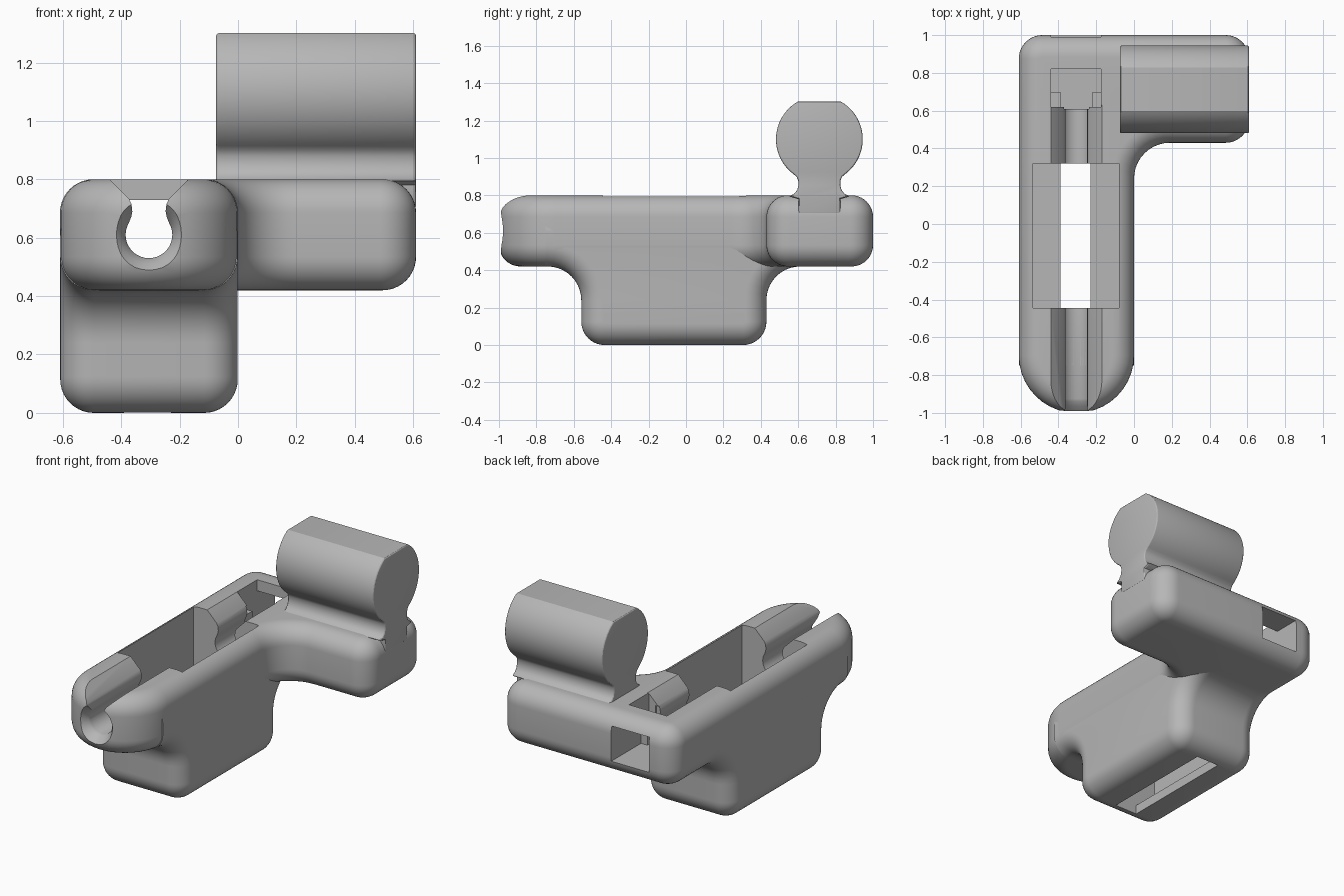
import bpy, bmesh, math
from mathutils import Vector, Matrix

if "Cube" in bpy.data.objects:
    bpy.data.objects.remove(bpy.data.objects["Cube"], do_unlink=True)

SEG = 10
CX = -0.305          # centre line of the grooved arm

grey = bpy.data.materials.new("plain_grey")
grey.use_nodes = True
grey.diffuse_color = (0.47, 0.47, 0.47, 1)
grey.node_tree.nodes["Principled BSDF"].inputs["Base Color"].default_value = (0.47, 0.47, 0.47, 1)


def outline(corners, inset=0):
    """Rounded counter-clockwise polygon from (u, v, radius) corners, moved inward."""
    pts, n = [], len(corners)
    for i, (u, v, r) in enumerate(corners):
        p = Vector((u, v))
        a = (p - Vector(corners[i - 1][:2])).normalized()
        b = (Vector(corners[(i + 1) % n][:2]) - p).normalized()
        n1, n2 = Vector((-a.y, a.x)), Vector((-b.y, b.x))
        turn = math.atan2(a.x * b.y - a.y * b.x, a.dot(b))
        side = 1 if turn > 0 else -1
        rad = max(r - side * inset, 0.001)
        mid = (n1 + n2) / (1 + n1.dot(n2))
        centre = p + mid * (inset + side * rad)
        for k in range(SEG + 1):
            pts.append(centre - Matrix.Rotation(turn * k / SEG, 2) @ n1 * side * rad)
    return pts


def loft(name, rings, axis):
    """Skin equal rings, given as (points, height along axis), and cap the ends."""
    place = {"X": lambda u, v, w: (w, u, v),
             "Y": lambda u, v, w: (u, w, v),
             "Z": lambda u, v, w: (u, v, w)}[axis]
    bm = bmesh.new()
    rows = [[bm.verts.new(place(p[0], p[1], w)) for p in pts] for pts, w in rings]
    for lo, hi in zip(rows, rows[1:]):
        for i in range(len(lo)):
            bm.faces.new((lo[i - 1], lo[i], hi[i], hi[i - 1]))
    bm.faces.new(rows[0])
    bm.faces.new(rows[-1])
    bmesh.ops.recalc_face_normals(bm, faces=bm.faces)
    mesh = bpy.data.meshes.new(name)
    bm.to_mesh(mesh)
    bm.free()
    mesh.materials.append(grey)
    ob = bpy.data.objects.new(name, mesh)
    bpy.context.collection.objects.link(ob)
    return ob


def soft_prism(name, corners, lo, hi, edge, axis):
    """Extruded rounded outline whose end rims are rounded too."""
    steps = [k / SEG * math.pi / 2 for k in range(SEG + 1)]
    low = [(outline(corners, edge * (1 - math.sin(a))), edge * (1 - math.cos(a))) for a in steps]
    rings = [(pts, lo + h) for pts, h in low] + [(pts, hi - h) for pts, h in reversed(low)]
    return loft(name, rings, axis)


def box(name, x0, x1, y0, y1, z0, z1):
    pts = [(x0, y0), (x1, y0), (x1, y1), (x0, y1)]
    return loft(name, [(pts, z0), (pts, z1)], "Z")


def apply_modifier(ob, mod):
    bpy.context.view_layer.objects.active = ob
    bpy.ops.object.modifier_apply(modifier=mod.name)


def cut(ob, cutters):
    for c in cutters:
        mod = ob.modifiers.new("cut", "BOOLEAN")
        mod.operation, mod.solver, mod.object = "DIFFERENCE", "EXACT", c
        apply_modifier(ob, mod)


# L-shaped upper arm with a round nose
arm = soft_prism("upper_arm", [
    (-0.61, -1, 0.304), (0, -1, 0.304), (0, 0.43, 0.19),
    (0.61, 0.43, 0.125), (0.61, 1, 0.125), (-0.61, 1, 0.125)], 0.42, 0.8, 0.115, "Z")

# Lower block, flaring into the underside of the arm
block = soft_prism("lower_block", [
    (-0.56, 0, 0.125), (0.43, 0, 0.125), (0.43, 0.42, 0.18), (1, 0.42, 0.125),
    (1, 0.72, 0.125), (-1, 0.72, 0.125), (-1, 0.42, 0.125), (-0.56, 0.42, 0.18)],
    -0.609, -0.001, 0.115, "X")
trims = [box("trim_front", -1, 1, -2, -0.75, -1, 2),
         box("trim_back", -1, 1, 0.66, 2, -1, 2)]
cut(block, trims)

# Keyhole groove: round channel, narrow throat, flared mouth
half = [(0.235, 0.9), (0.068, 0.733), (0.06, 0.715), (0.057, 0.69), (0.061, 0.67)]
half += [(0.08 * math.cos(a), 0.61 + 0.08 * math.sin(a))
         for a in (math.radians(30 - 10 * k) for k in range(12))]
keyhole = [(CX + x, z) for x, z in half] + [(CX, 0.53)] + [(CX - x, z) for x, z in reversed(half)]
groove = loft("groove_cutter", [(keyhole, -1.1), (keyhole, 0.63)], "Y")


def circle(r):
    return [(CX + r * math.cos(k * math.pi / 16), 0.61 + r * math.sin(k * math.pi / 16))
            for k in range(32)]


# Softened front mouth of the groove
mouth = loft("mouth_cutter", [(circle(r), y) for r, y in
                              ((0.15, -1.03), (0.13, -1.0), (0.1, -0.965),
                               (0.085, -0.94), (0.075, -0.91))], "Y")
cutters = [
    groove, mouth,
    box("pocket_cutter", -0.535, -0.08, -0.445, 0.32, 0.06, 1),
    box("slot_cutter", -0.39, -0.23, -0.445, 0.32, -0.1, 0.5),
    box("hatch_cutter", -0.44, -0.175, 0.62, 0.82, 0.66, 1),
    box("window_cutter", -0.44, -0.175, 0.70, 1.1, 0.51, 0.73),
    box("throat_cutter", -0.39, -0.22, 0.61, 0.72, 0.51, 0.73)]
cut(arm, cutters)
cut(block, cutters)
for c in trims + cutters:
    bpy.data.objects.remove(c, do_unlink=True)

# Barrel with a flat top on a waisted neck
side = [(0.112, 0.7), (0.112, 0.78), (0.165, 0.795), (0.135, 0.808), (0.118, 0.83),
        (0.112, 0.855), (0.113, 0.88), (0.122, 0.9)]
side += [(0.232 * math.cos(a), 1.1 + 0.232 * math.sin(a))
         for a in (math.radians(-53 + 113 * k / 24) for k in range(25))]
profile = [(0.713 + y, z) for y, z in side] + [(0.713 - y, z) for y, z in reversed(side)]
barrel = loft("barrel", [(profile, -0.075), (profile, 0.61)], "X")
mod = barrel.modifiers.new("rim", "BEVEL")
mod.width, mod.segments, mod.limit_method = 0.02, 3, "ANGLE"
mod.angle_limit = math.radians(80)
apply_modifier(barrel, mod)

# Smooth shading with crisp edges
for ob in (arm, block, barrel):
    bpy.ops.object.select_all(action="DESELECT")
    ob.select_set(True)
    bpy.context.view_layer.objects.active = ob
    bpy.ops.object.shade_smooth_by_angle(angle=math.radians(28))
